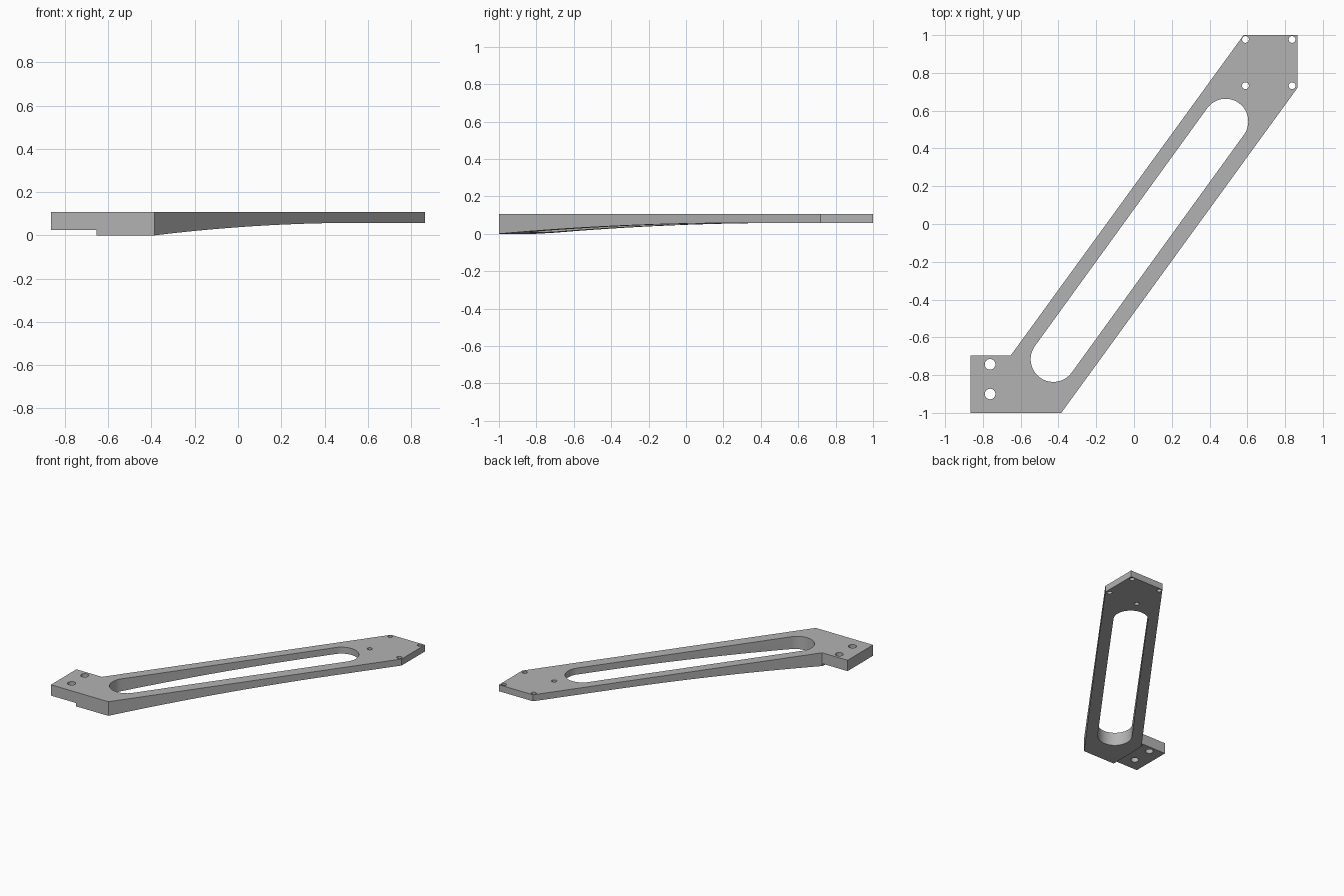
import bpy, bmesh
from math import cos, sin, pi, atan2
from mathutils import Vector

default = bpy.data.objects.get("Cube")
if default:
    bpy.data.objects.remove(default, do_unlink=True)

TOP = 0.107
ALONG = Vector((0.588, 0.809, 0))     # direction of the arm
ACROSS = Vector((-0.809, 0.588, 0))   # sideways in plan
UP = Vector((0, 0, 1))

grey = bpy.data.materials.new("plain grey")
grey.use_nodes = True
colour = (0.45, 0.45, 0.45, 1)
grey.diffuse_color = colour
grey.node_tree.nodes["Principled BSDF"].inputs["Base Color"].default_value = colour


def prism(name, points, sweep):
    """Solid made by sweeping a closed polygon along a vector."""
    bm = bmesh.new()
    face = bm.faces.new([bm.verts.new(p) for p in points])
    swept = bmesh.ops.extrude_face_region(bm, geom=[face])["geom"]
    bmesh.ops.translate(bm, vec=sweep,
                        verts=[g for g in swept if isinstance(g, bmesh.types.BMVert)])
    bmesh.ops.recalc_face_normals(bm, faces=bm.faces)
    mesh = bpy.data.meshes.new(name)
    bm.to_mesh(mesh)
    bm.free()
    mesh.materials.append(grey)
    obj = bpy.data.objects.new(name, mesh)
    bpy.context.collection.objects.link(obj)
    return obj


def arc(centre, radius, start, end, steps):
    return [Vector((centre[0] + radius * cos(a), centre[1] + radius * sin(a), -0.2))
            for a in (start + (end - start) * i / steps for i in range(steps + 1))]


def combine(target, helper, operation):
    """Apply a boolean to the target and discard the helper."""
    helper.hide_render = True
    mod = target.modifiers.new(operation, "BOOLEAN")
    mod.operation, mod.solver, mod.object = operation, "EXACT", helper
    bpy.context.view_layer.objects.active = target
    bpy.ops.object.modifier_apply(modifier=mod.name)
    bpy.data.objects.remove(helper, do_unlink=True)


# Plan outline of the arm with its two mounting ends
outline = [(-0.865, -1), (-0.385, -1), (0.865, 0.72), (0.865, 1),
           (0.58, 1), (-0.652, -0.695), (-0.865, -0.695)]
arm = prism("bracket_arm", [Vector((x, y, -0.1)) for x, y in outline], UP * (TOP + 0.1))

# Side profile: the underside rises in a curve towards the thin end
START, LENGTH, RISE, STEPS = -1.037, 1.62, 0.058, 32
side = [(1.8, 0.3), (-1.8, 0.3), (-1.8, 0)]
for i in range(STEPS + 1):
    t = i / STEPS
    side.append((START + LENGTH * t, RISE * (1 - (1 - t) ** 2)))
side.append((1.8, RISE))
profile = prism("side_profile", [ALONG * u + UP * z - ACROSS * 2 for u, z in side], ACROSS * 4)
combine(arm, profile, "INTERSECT")

# Step under the tab
step = [(-1.2, -1.2), (-0.654, -1.2), (-0.654, -0.4), (-1.2, -0.4)]
combine(arm, prism("tab_step", [Vector((x, y, -0.2)) for x, y in step], UP * 0.225), "DIFFERENCE")

# Long rounded slot
low, high, slot_radius = (-0.427, -0.716), (0.485, 0.543), 0.12
heading = atan2(high[1] - low[1], high[0] - low[0])
slot = (arc(high, slot_radius, heading - pi / 2, heading + pi / 2, 32)
        + arc(low, slot_radius, heading + pi / 2, heading + 3 * pi / 2, 32))
combine(arm, prism("slot_cutter", slot, UP * 0.5), "DIFFERENCE")

# Bolt holes: four small in the thin end, two larger in the tab
holes = [((x, y), 0.018) for x in (0.59, 0.837) for y in (0.977, 0.732)]
holes += [((-0.762, y), 0.028) for y in (-0.743, -0.9)]
for centre, radius in holes:
    ring = arc(centre, radius, 0, 2 * pi, 32)[:-1]
    combine(arm, prism("hole_cutter", ring, UP * 0.5), "DIFFERENCE")

# Smooth rounded walls, crisp edges
bpy.ops.object.select_all(action="DESELECT")
arm.select_set(True)
bpy.context.view_layer.objects.active = arm
bpy.ops.object.shade_smooth_by_angle(angle=pi / 6)
